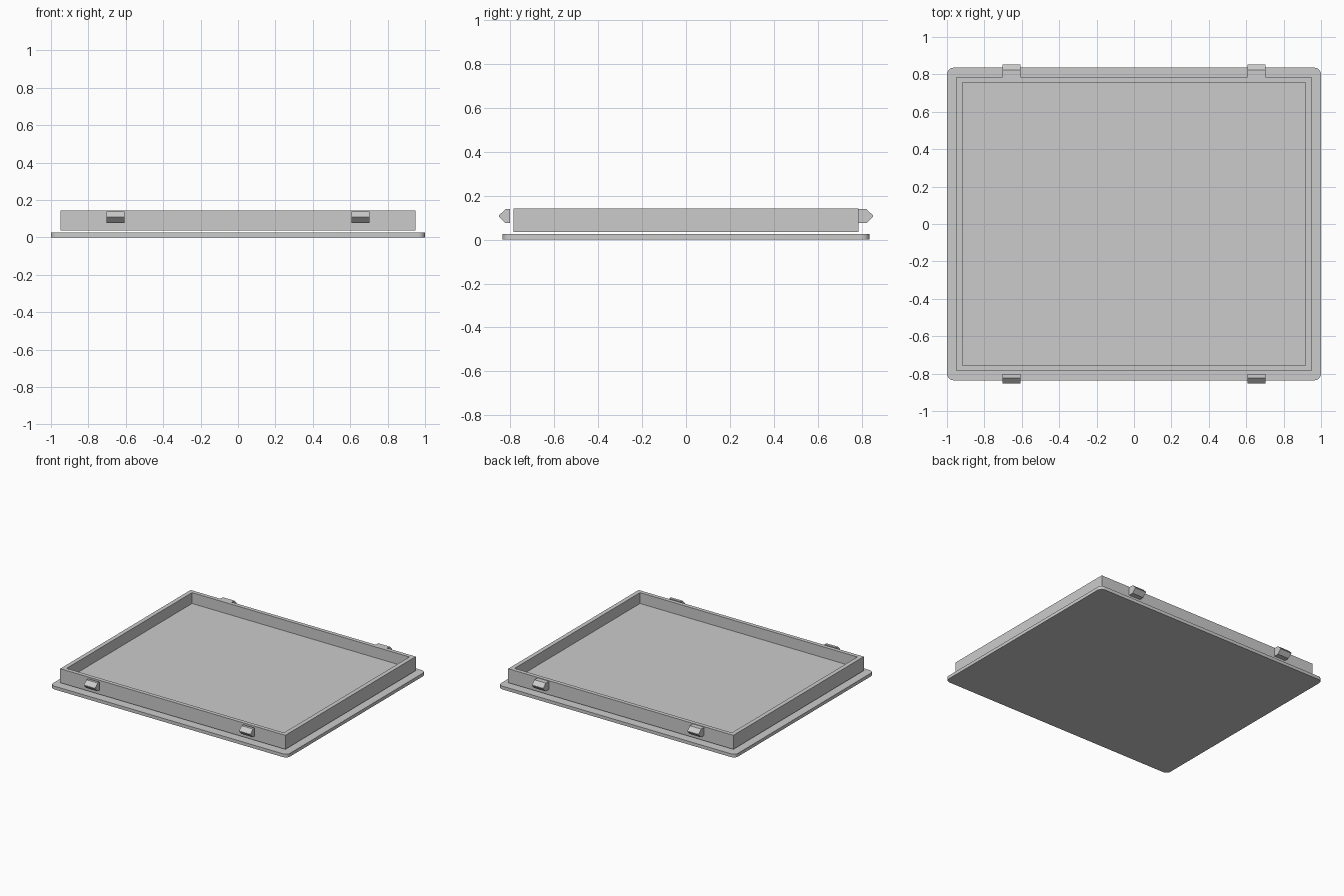
import bpy
import bmesh

cube = bpy.data.objects.get("Cube")
if cube:
    bpy.data.objects.remove(cube, do_unlink=True)

# Single grey plastic
grey = bpy.data.materials.new("grey plastic")
grey.use_nodes = True
colour = (0.6, 0.6, 0.6, 1)
grey.diffuse_color = colour
grey.node_tree.nodes["Principled BSDF"].inputs["Base Color"].default_value = colour


def add_object(name, bm):
    bmesh.ops.recalc_face_normals(bm, faces=bm.faces)
    mesh = bpy.data.meshes.new(name)
    bm.to_mesh(mesh)
    bm.free()
    mesh.materials.append(grey)
    obj = bpy.data.objects.new(name, mesh)
    bpy.context.collection.objects.link(obj)
    return obj


def extrude_faces(bm, faces, offset):
    geom = bmesh.ops.extrude_face_region(bm, geom=faces)["geom"]
    verts = [g for g in geom if isinstance(g, bmesh.types.BMVert)]
    bmesh.ops.translate(bm, vec=offset, verts=verts)


def rectangle(bm, half_x, half_y, z):
    corners = [(-1, -1), (1, -1), (1, 1), (-1, 1)]
    return [bm.verts.new((sx * half_x, sy * half_y, z)) for sx, sy in corners]


# Cover plate with rounded vertical corners
bm = bmesh.new()
face = bm.faces.new(rectangle(bm, 1.0, 0.836, 0))
extrude_faces(bm, [face], (0, 0, 0.025))
uprights = [e for e in bm.edges if abs(e.verts[0].co.z - e.verts[1].co.z) > 0.01]
bmesh.ops.bevel(bm, geom=uprights, offset=0.036, segments=6, profile=0.5, affect='EDGES')
plate = add_object("cover_plate", bm)
bpy.ops.object.select_all(action='DESELECT')
plate.select_set(True)
bpy.context.view_layer.objects.active = plate
bpy.ops.object.shade_smooth_by_angle()

# Shallow open tray with a floor, held just above the plate
bm = bmesh.new()
loops = [rectangle(bm, 0.95, 0.786, 0.036), rectangle(bm, 0.95, 0.786, 0.143),
         rectangle(bm, 0.917, 0.756, 0.143), rectangle(bm, 0.917, 0.756, 0.06)]
bm.faces.new(loops[0])
for low, high in zip(loops, loops[1:]):
    for i in range(4):
        j = (i + 1) % 4
        bm.faces.new((low[i], low[j], high[j], high[i]))
bm.faces.new(loops[-1])
add_object("tray", bm)


# Pointed snap clips, two on each long side
def snap_clip(name, x, side, root):
    bm = bmesh.new()
    profile = [(root, 0.076), (0.823, 0.076), (0.853, 0.105),
               (0.853, 0.11), (0.823, 0.139), (root, 0.139)]
    face = bm.faces.new([bm.verts.new((x - 0.048, side * y, z)) for y, z in profile])
    extrude_faces(bm, [face], (0.096, 0, 0))
    add_object(name, bm)


for label, x in (("right", -0.656), ("left", 0.655)):
    snap_clip("front_clip_" + label, x, -1, 0.803)
    snap_clip("back_clip_" + label, x, 1, 0.786)
